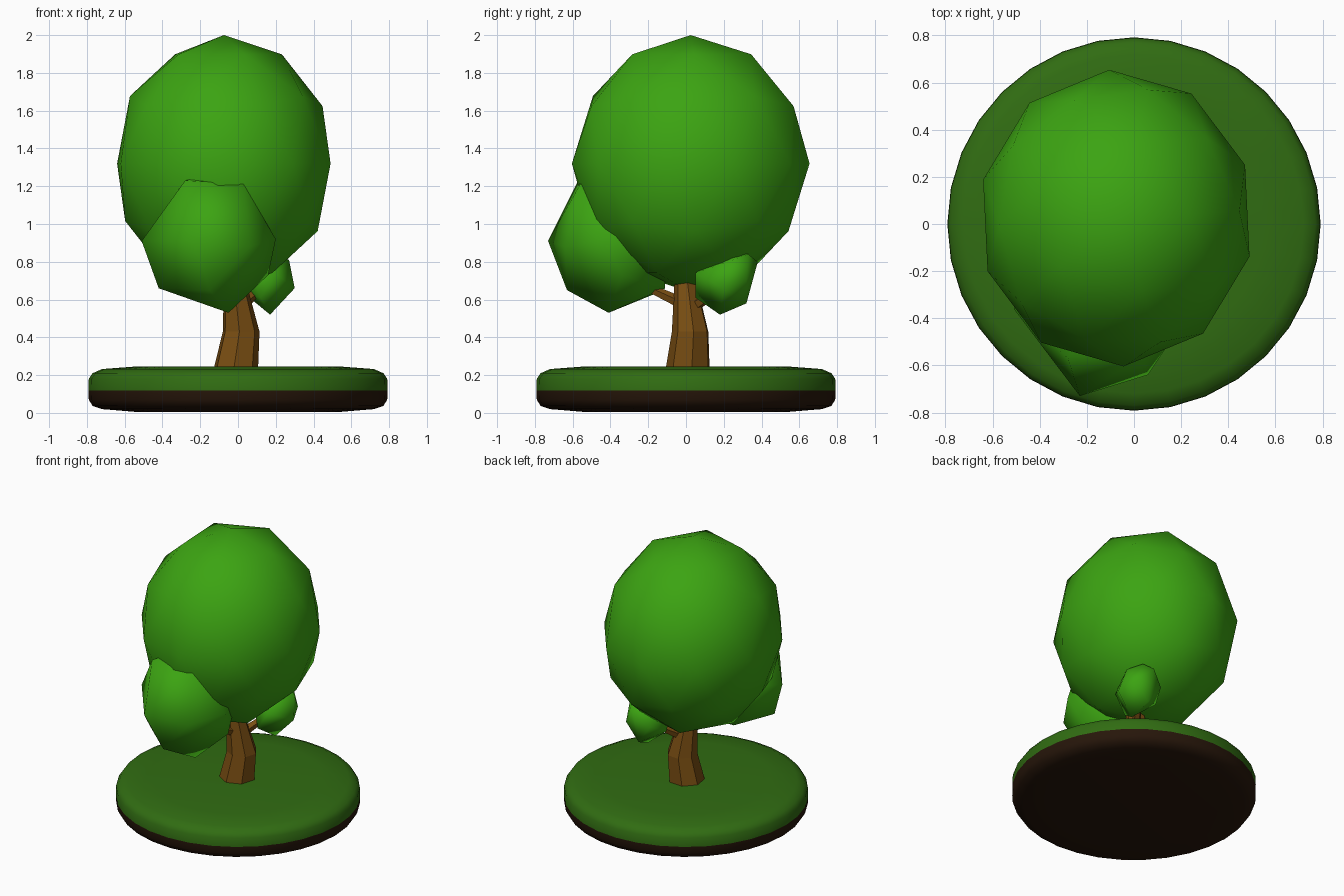
import bpy, bmesh, math
from mathutils import Vector, Matrix

if "Cube" in bpy.data.objects:
    bpy.data.objects.remove(bpy.data.objects["Cube"])


def material(name, rgb):
    m = bpy.data.materials.new(name)
    m.diffuse_color = (*rgb, 1)
    m.use_nodes = True
    m.node_tree.nodes["Principled BSDF"].inputs["Base Color"].default_value = m.diffuse_color
    return m


LEAF = material("leaf", (0.045, 0.37, 0.006))
GRASS = material("grass", (0.03, 0.15, 0.006))
SOIL = material("soil", (0.02, 0.008, 0.003))
BARK = material("bark", (0.19, 0.075, 0.006))


def finish(bm, name, mat, smooth):
    bmesh.ops.recalc_face_normals(bm, faces=bm.faces)
    for f in bm.faces:
        f.smooth = smooth
    me = bpy.data.meshes.new(name)
    bm.to_mesh(me)
    bm.free()
    me.materials.append(mat)
    ob = bpy.data.objects.new(name, me)
    bpy.context.collection.objects.link(ob)
    return ob


def tube(name, rings, sides, mat, smooth=False, turn=0.0):
    """Skin horizontal rings given as (x, y, z, radius) and cap both ends."""
    bm = bmesh.new()
    loops = []
    for x, y, z, r in rings:
        angles = [2 * math.pi * i / sides + turn for i in range(sides)]
        loops.append([bm.verts.new((x + r * math.cos(a), y + r * math.sin(a), z)) for a in angles])
    for a, b in zip(loops, loops[1:]):
        for i in range(sides):
            j = (i + 1) % sides
            bm.faces.new((a[i], a[j], b[j], b[i]))
    bm.faces.new(loops[0])
    bm.faces.new(loops[-1])
    return finish(bm, name, mat, smooth)


def branch(name, start, end, r1, r2):
    a, b = Vector(start), Vector(end)
    d = b - a
    bm = bmesh.new()
    mat = Matrix.Translation((a + b) / 2) @ d.to_track_quat('Z', 'Y').to_matrix().to_4x4()
    bmesh.ops.create_cone(bm, cap_ends=True, segments=5, radius1=r1, radius2=r2,
                          depth=d.length, matrix=mat)
    return finish(bm, name, BARK, False)


def leaf_clump(name, points):
    """Faceted convex foliage lump with smooth shading."""
    bm = bmesh.new()
    for p in points:
        bm.verts.new(p)
    res = bmesh.ops.convex_hull(bm, input=bm.verts)
    loose = [v for v in bm.verts if not v.link_faces]
    bmesh.ops.delete(bm, geom=loose, context='VERTS')
    return finish(bm, name, LEAF, True)


# Round ground disc: soil below, grass above
tube("soil_base", [(0, 0, 0.006, 0.55), (0, 0, 0.02, 0.72), (0, 0, 0.037, 0.77),
                   (0, 0, 0.07, 0.79), (0, 0, 0.118, 0.792)], 32, SOIL, True)
tube("grass_top", [(0, 0, 0.118, 0.792), (0, 0, 0.18, 0.79), (0, 0, 0.21, 0.77),
                   (0, 0, 0.232, 0.72), (0, 0, 0.245, 0.55)], 32, GRASS, True)
for ob in bpy.context.collection.objects:
    ob.select_set(True)
    bpy.context.view_layer.objects.active = ob
bpy.ops.object.shade_smooth_by_angle(angle=math.radians(50))

# Bent trunk and two side branches
tube("trunk", [(-0.015, 0.012, 0.22, 0.122), (0.015, 0.025, 0.43, 0.10),
               (-0.015, 0.0, 0.68, 0.062), (-0.03, 0.0, 0.9, 0.05)], 7, BARK, turn=0.15)
branch("front_branch", (-0.01, 0.0, 0.57), (-0.09, -0.28, 0.70), 0.035, 0.018)
branch("back_branch", (0.0, 0.02, 0.55), (0.13, 0.2, 0.67), 0.035, 0.018)

# Main crown
bm = bmesh.new()
bmesh.ops.create_icosphere(bm, subdivisions=2, radius=1)
bmesh.ops.rotate(bm, verts=bm.verts, matrix=Matrix.Rotation(math.radians(3), 3, 'Z'))
bmesh.ops.scale(bm, verts=bm.verts, vec=(0.585, 0.63, 0.68))
bmesh.ops.translate(bm, verts=bm.verts, vec=(-0.075, 0.025, 1.32))
finish(bm, "main_crown", LEAF, True)

# Lower front clump
leaf_clump("front_clump", [
    (-0.23, -0.73, 0.91), (-0.51, -0.36, 0.91), (-0.05, -0.41, 0.53), (-0.42, -0.40, 0.66),
    (0.16, -0.34, 0.73), (0.20, -0.43, 0.92), (-0.15, -0.63, 0.65), (-0.28, -0.57, 1.23),
    (0.03, -0.56, 1.21), (0.06, -0.64, 0.88), (-0.28, -0.14, 0.64), (-0.05, -0.11, 0.66),
    (-0.15, -0.35, 1.26), (0.10, -0.12, 1.0), (-0.40, -0.12, 0.95)])

# Small back clump
leaf_clump("back_clump", [
    (0.17, 0.18, 0.52), (0.30, 0.20, 0.66), (0.27, 0.25, 0.81), (0.12, 0.05, 0.61),
    (0.15, 0.32, 0.58), (0.15, 0.38, 0.80), (0.20, 0.33, 0.84), (0.12, 0.25, 0.85),
    (0.20, 0.05, 0.74), (0.0, 0.22, 0.66), (0.03, 0.12, 0.80), (0.25, 0.32, 0.70),
    (0.05, 0.33, 0.72)])
